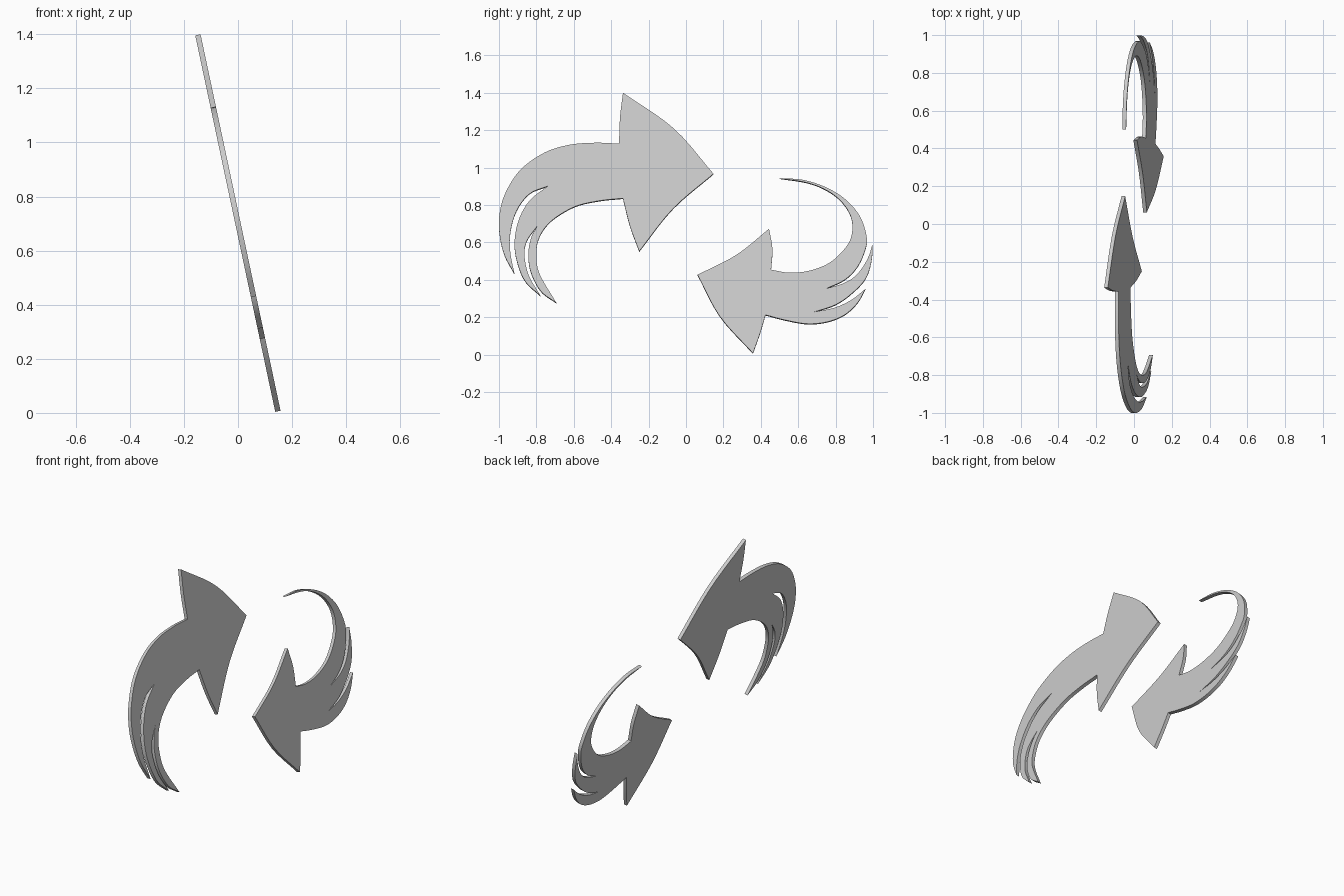
import bpy, bmesh, math
from mathutils import Vector

if "Cube" in bpy.data.objects:
    bpy.data.objects.remove(bpy.data.objects["Cube"])

TILT = math.radians(12)      # lean of the flat sheet
HALF = 0.01                  # half thickness
MID_Z = 0.70

grey = bpy.data.materials.new("plain_grey")
grey.diffuse_color = (0.6, 0.6, 0.6, 1)
grey.use_nodes = True
grey.node_tree.nodes["Principled BSDF"].inputs["Base Color"].default_value = grey.diffuse_color


def smooth_path(pts, steps=5):
    """Catmull-Rom curve through the points, last point left out."""
    p = [Vector(q) for q in pts]
    p = [2 * p[0] - p[1]] + p + [2 * p[-1] - p[-2]]
    out = []
    for a, b, c, d in zip(p, p[1:], p[2:], p[3:]):
        for i in range(steps):
            t = i / steps
            out.append(0.5 * (2 * b + (c - a) * t + (2 * a - 5 * b + 4 * c - d) * t * t
                              + (3 * b - a - 3 * c + d) * t ** 3))
    return out


def build_arrow(name, edges):
    """Each edge is a smooth run; corners lie where one edge meets the next."""
    outline = []
    for i, edge in enumerate(edges):
        outline += smooth_path(edge + [edges[(i + 1) % len(edges)][0]])
    normal = Vector((math.cos(TILT), 0, math.sin(TILT)))
    bm = bmesh.new()
    verts = [bm.verts.new(Vector(((MID_Z - z) * math.tan(TILT), y, z)) - normal * HALF)
             for y, z in outline]
    face = bm.faces.new(verts)
    res = bmesh.ops.extrude_face_region(bm, geom=[face], use_keep_orig=True)
    moved = [g for g in res["geom"] if isinstance(g, bmesh.types.BMVert)]
    bmesh.ops.translate(bm, vec=normal * HALF * 2, verts=moved)
    bmesh.ops.recalc_face_normals(bm, faces=bm.faces)
    bmesh.ops.triangulate(bm, faces=[f for f in bm.faces if len(f.verts) > 4])
    mesh = bpy.data.meshes.new(name)
    bm.to_mesh(mesh)
    bm.free()
    mesh.materials.append(grey)
    obj = bpy.data.objects.new(name, mesh)
    bpy.context.collection.objects.link(obj)
    bpy.ops.object.select_all(action='DESELECT')
    obj.select_set(True)
    bpy.context.view_layer.objects.active = obj
    bpy.ops.object.shade_smooth_by_angle(angle=math.radians(30))


# Large arrow: (y, z) runs
large_head = [
    [(-.358, 1.126), (-.353, 1.265)],
    [(-.337, 1.398), (-.065, 1.207)],
    [(.147, .965), (-.07, .778)],
    [(-.25, .551), (-.30, .687)],
]
large_tails = [
    # inner tail
    [(-.337, .834), (-.463, .821), (-.596, .789), (-.719, .714), (-.783, .628),
     (-.80, .537), (-.783, .43)],
    [(-.693, .275), (-.778, .34), (-.832, .447), (-.842, .548), (-.826, .628)],
    # middle tail
    [(-.794, .687), (-.848, .612), (-.864, .537), (-.842, .425)],
    [(-.778, .313), (-.858, .388), (-.90, .484), (-.917, .591), (-.896, .714), (-.837, .821)],
    # outer tail and back of the body
    [(-.738, .90), (-.837, .858), (-.906, .767), (-.939, .65), (-.939, .543)],
    [(-.917, .43), (-.971, .532), (-.997, .644), (-.997, .751), (-.965, .864),
     (-.885, .987), (-.757, 1.078), (-.623, 1.12), (-.484, 1.131)],
]
build_arrow("large_arrow", large_head + large_tails)

# Small arrow
small_head = [
    [(.455, .452), (.462, .564)],
    [(.444, .671), (.27, .532)],
    [(.062, .425), (.181, .203)],
    [(.358, .006), (.395, .11)],
]
small_tails = [
    # lower tail
    [(.425, .211), (.527, .184), (.65, .163), (.757, .174), (.848, .211), (.917, .275)],
    [(.96, .35), (.885, .291), (.794, .249)],
    # middle tail
    [(.687, .227), (.799, .265), (.885, .324), (.96, .404), (.992, .50)],
    [(.998, .591), (.971, .511), (.917, .43), (.848, .382)],
    # long hooked tail
    [(.746, .35), (.848, .398), (.917, .468), (.96, .564), (.965, .634), (.928, .741),
     (.848, .832), (.741, .896), (.623, .933)],
    [(.50, .941), (.65, .917), (.757, .874), (.837, .81), (.885, .725), (.885, .634),
     (.848, .564), (.767, .489), (.66, .447), (.553, .436)],
]
build_arrow("small_arrow", small_head + small_tails)
